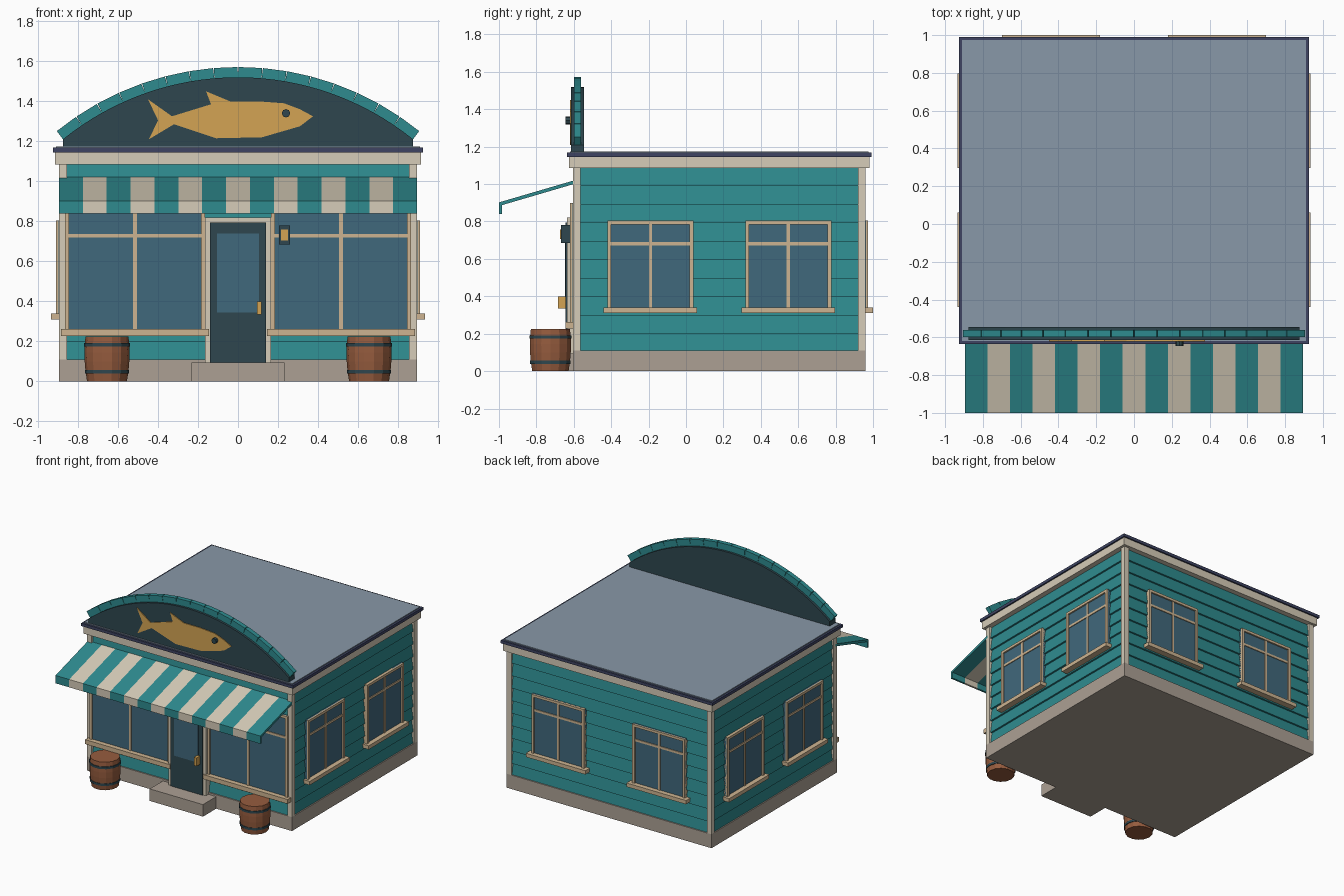
import bpy, bmesh, math
from mathutils import Matrix, Vector

if "Cube" in bpy.data.objects:
    bpy.data.objects.remove(bpy.data.objects["Cube"])


def material(name, rgb):
    lin = [((c / 255 + 0.055) / 1.055) ** 2.4 for c in rgb]
    m = bpy.data.materials.new(name)
    m.use_nodes = True
    m.diffuse_color = (*lin, 1)
    m.node_tree.nodes["Principled BSDF"].inputs["Base Color"].default_value = (*lin, 1)
    return m


TEAL = material("teal paint", (46, 139, 143))
CREAM = material("cream trim", (214, 204, 184))
TAN = material("tan frame", (205, 180, 145))
STONE = material("stone base", (172, 160, 148))
NAVY = material("navy edge", (62, 68, 98))
ROOF = material("grey roof", (136, 152, 168))
SLATE = material("dark slate", (46, 70, 78))
GLASS = material("blue glass", (64, 104, 124))
GOLD = material("gold", (212, 164, 84))
WOOD = material("barrel wood", (150, 92, 62))

MID_Y = 0.1775          # centre of the building in depth
HALF_X, HALF_Y = 0.895, 0.7825


def finish(name, bm, mats):
    bmesh.ops.recalc_face_normals(bm, faces=bm.faces)
    me = bpy.data.meshes.new(name)
    bm.to_mesh(me)
    bm.free()
    for m in mats:
        me.materials.append(m)
    ob = bpy.data.objects.new(name, me)
    bpy.context.collection.objects.link(ob)
    return ob


def boxes(name, parts, matrix=Matrix()):
    """One object from (x range, y range, z range, material) blocks."""
    bm = bmesh.new()
    mats = []
    for xr, yr, zr, mat in parts:
        if mat not in mats:
            mats.append(mat)
        old = set(bm.faces)
        size = [r[1] - r[0] for r in (xr, yr, zr)]
        mid = [sum(r) / 2 for r in (xr, yr, zr)]
        bmesh.ops.create_cube(bm, size=1, matrix=matrix @ Matrix.Translation(mid) @ Matrix.Diagonal((*size, 1)))
        for f in set(bm.faces) - old:
            f.material_index = mats.index(mat)
    return finish(name, bm, mats)


def loft(name, rings, mat):
    """Skin closed rings of points and cap both ends."""
    bm = bmesh.new()
    loops = [[bm.verts.new(p) for p in ring] for ring in rings]
    for a, b in zip(loops, loops[1:]):
        for i in range(len(a)):
            j = (i + 1) % len(a)
            bm.faces.new((a[i], a[j], b[j], b[i]))
    bm.faces.new(loops[0])
    bm.faces.new(loops[-1])
    return finish(name, bm, [mat])


def plate(name, outline, y0, y1, mat):
    """Extrude an x-z outline through depth."""
    return loft(name, [[(x, y, z) for x, z in outline] for y in (y0, y1)], mat)


def slab(name, grow, z0, z1, mat):
    hx, hy = HALF_X + grow, HALF_Y + grow
    return boxes(name, [((-hx, hx), (MID_Y - hy, MID_Y + hy), (z0, z1), mat)])


# Base, lapped siding, corner posts, cornice and roof
slab("foundation", 0, 0, 0.11, STONE)
BOARDS = 10
step = 0.99 / BOARDS
rings = []
for i in range(BOARDS):
    for z, inset in ((0.1 + i * step, 0.008), (0.1 + (i + 1) * step, 0.022)):
        hx, hy = HALF_X - inset, HALF_Y - inset
        rings.append([(sx * hx, MID_Y + sy * hy, z) for sx, sy in ((-1, -1), (1, -1), (1, 1), (-1, 1))])
loft("siding", rings, TEAL)
for sx, side in ((-1, "right"), (1, "left")):
    for sy, end in ((-1, "front"), (1, "back")):
        xs = sorted((sx * HALF_X, sx * (HALF_X - 0.04)))
        ys = sorted((MID_Y + sy * HALF_Y, MID_Y + sy * (HALF_Y - 0.04)))
        boxes(f"{end}_{side}_corner_post", [(xs, ys, (0.11, 1.09), CREAM)])
slab("cornice", 0.02, 1.085, 1.147, CREAM)
slab("roof_edge", 0.031, 1.145, 1.168, NAVY)
slab("roof", 0.015, 1.15, 1.175, ROOF)


def window(name, u, half, z0, z1, rail, wall, angle, sill, sill_h):
    """Framed window with cross bars and sill, on a wall facing -y before turning."""
    w, bar = 0.02, 0.009
    frame = (-wall - 0.014, -wall + 0.03)
    mull = (-wall - 0.008, -wall + 0.03)
    l, r = u - half, u + half
    boxes(name, [
        ((l, r), (-wall - 0.002, -wall + 0.03), (z0, z1), GLASS),
        ((l, l + w), frame, (z0, z1), TAN),
        ((r - w, r), frame, (z0, z1), TAN),
        ((l + w, r - w), frame, (z1 - w, z1), TAN),
        ((u - bar, u + bar), mull, (z0, z1 - w), TAN),
        ((l + w, r - w), mull, (rail - bar, rail + bar), TAN),
        ((u - sill, u + sill), (-wall - 0.04, -wall + 0.03), (z0 - sill_h, z0), TAN),
    ], Matrix.Rotation(angle, 4, "Z"))


FRONT = HALF_Y - MID_Y
for s, side in ((-1, "right"), (1, "left")):
    window(f"shop_window_{side}", s * 0.515, 0.35, 0.262, 0.9, 0.727, FRONT, 0, 0.37, 0.035)
    for y, end in ((-0.19, "front"), (0.547, "rear")):
        window(f"{side}_{end}_window", s * y, 0.23, 0.34, 0.805, 0.68, HALF_X, s * math.pi / 2, 0.25, 0.03)
    window(f"back_window_{side}", s * 0.44, 0.23, 0.34, 0.805, 0.68, HALF_Y + MID_Y, math.pi, 0.26, 0.03)

# Door, step and wall lamp
boxes("door_step", [((-0.233, 0.233), (-0.77, -0.6), (0, 0.095), STONE)])
boxes("door_frame", [((s - 0.0125, s + 0.0125), (-0.635, -0.58), (0.095, 0.82), CREAM) for s in (-0.1525, 0.1525)]
      + [((-0.165, 0.165), (-0.635, -0.58), (0.795, 0.82), CREAM)])
boxes("door", [((-0.14, 0.14), (-0.643, -0.58), (0.095, 0.795), SLATE),
               ((-0.105, 0.105), (-0.648, -0.64), (0.345, 0.74), GLASS)])
boxes("door_handle", [((0.095, 0.118), (-0.685, -0.64), (0.335, 0.4), GOLD)])
boxes("wall_lamp", [((0.205, 0.26), (-0.668, -0.6), (0.685, 0.78), SLATE),
                    ((0.215, 0.25), (-0.674, -0.665), (0.705, 0.758), GOLD)])

# Striped awning with a hanging valance
STRIPES = 15
profile = [(-0.59, 1.022), (-1.0, 0.902), (-1.0, 0.84), (-0.985, 0.84), (-0.985, 0.887), (-0.59, 1.003)]
width = 2 * HALF_X / STRIPES
for i in range(STRIPES):
    x = -HALF_X + i * width
    loft(f"awning_stripe_{i + 1}", [[(px, y, z) for y, z in profile] for px in (x, x + width)],
         CREAM if i % 2 else TEAL)

# Arched sign board with a segmented rim
RADIUS, ARC_Z, SPREAD, SEGMENTS = 1.39, 0.13, math.asin(0.875 / 1.39), 16
angles = [SPREAD * (2 * i / 32 - 1) for i in range(33)]
arc = [(RADIUS * math.sin(a), ARC_Z + RADIUS * math.cos(a)) for a in angles]
plate("sign_board", [(-0.875, 1.165)] + arc + [(0.875, 1.165)], -0.615, -0.545, SLATE)
bm = bmesh.new()
seg = 2 * SPREAD / SEGMENTS
for i in range(SEGMENTS):
    a = -SPREAD + (i + 0.5) * seg
    pos = Vector((math.sin(a), 0, math.cos(a))) * (RADIUS + 0.024) + Vector((0, -0.58, ARC_Z))
    bmesh.ops.create_cube(bm, size=1, matrix=Matrix.Translation(pos) @ Matrix.Rotation(a, 4, "Y")
                          @ Matrix.Diagonal((RADIUS * seg, 0.036, 0.052, 1)))
finish("sign_rim", bm, [TEAL])

# Fish emblem and eye
fish = [(-0.45, 1.41), (-0.33, 1.325), (-0.135, 1.385), (-0.16, 1.45), (-0.04, 1.4), (0.1, 1.4), (0.23, 1.39),
        (0.31, 1.36), (0.375, 1.325), (0.31, 1.275), (0.12, 1.22), (-0.11, 1.215), (-0.32, 1.285),
        (-0.445, 1.21), (-0.4, 1.305)]
plate("fish_emblem", fish, -0.621, -0.61, GOLD)
eye = [(0.24 + 0.021 * math.cos(k * math.pi / 4), 1.34 + 0.021 * math.sin(k * math.pi / 4)) for k in range(8)]
plate("fish_eye", eye, -0.645, -0.62, SLATE)

# Barrels with metal hoops
def ring(cx, r, z, n=14):
    return [(cx + r * math.cos(2 * math.pi * k / n), -0.725 + r * math.sin(2 * math.pi * k / n), z) for k in range(n)]


def barrel_radius(z):
    return 0.113 - 0.9 * (z - 0.145) ** 2 * (1 if z > 0.145 else 0.7)


for s, side in ((-1, "right"), (1, "left")):
    cx = s * 0.655
    heights = (0, 0.05, 0.1, 0.145, 0.18, 0.225)
    loft(f"barrel_{side}", [ring(cx, barrel_radius(z), z) for z in heights], WOOD)
    for z, place in ((0.047, "lower"), (0.182, "upper")):
        loft(f"barrel_{side}_{place}_hoop", [ring(cx, barrel_radius(z) + 0.004, h) for h in (z - 0.009, z + 0.009)], SLATE)
